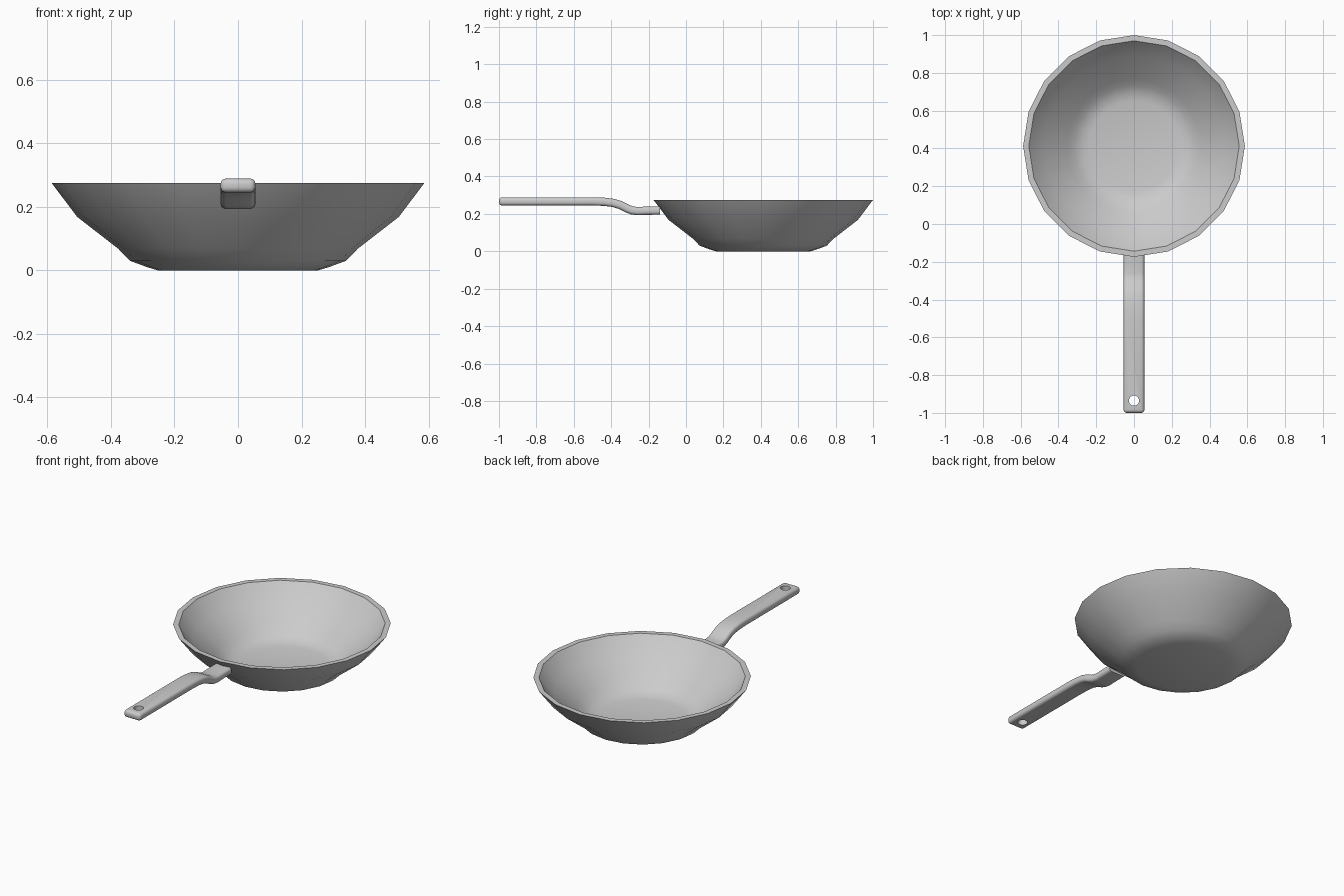
import bpy, bmesh, math

if "Cube" in bpy.data.objects:
    bpy.data.objects.remove(bpy.data.objects["Cube"])

def make_object(name, bm):
    bmesh.ops.recalc_face_normals(bm, faces=bm.faces)
    mesh = bpy.data.meshes.new(name)
    bm.to_mesh(mesh)
    bm.free()
    obj = bpy.data.objects.new(name, mesh)
    bpy.context.collection.objects.link(obj)
    return obj

def activate(obj):
    bpy.ops.object.select_all(action='DESELECT')
    obj.select_set(True)
    bpy.context.view_layer.objects.active = obj

def bridge(bm, a, b):
    for i in range(len(a)):
        j = (i + 1) % len(a)
        bm.faces.new((a[i], a[j], b[j], b[i]))

# Bowl: 20-sided lathe, outer wall up to a flat rim and back down inside
SIDES, CENTER_Y = 20, 0.413
profile = [(0.252, 0), (0.286, 0.01), (0.34, 0.03), (0.377, 0.068),
           (0.506, 0.168), (0.587, 0.275), (0.557, 0.275), (0.48, 0.182),
           (0.355, 0.09), (0.32, 0.056), (0.275, 0.038), (0.24, 0.03)]
bm = bmesh.new()
rings = [[bm.verts.new((r * math.cos(2 * math.pi * k / SIDES),
                        CENTER_Y + r * math.sin(2 * math.pi * k / SIDES), z))
          for k in range(SIDES)] for r, z in profile]
for a, b in zip(rings, rings[1:]):
    bridge(bm, a, b)
bm.faces.new(rings[0])
bm.faces.new(rings[-1])
bowl = make_object("pan_bowl", bm)
activate(bowl)
bpy.ops.object.shade_smooth_by_angle(angle=math.radians(35))

# Handle: flat bar swept along a stepped centre line (y, z)
HALF_W, HALF_T = 0.055, 0.022
path = [(-1.0, 0.267), (-0.5, 0.267), (-0.44, 0.265), (-0.39, 0.259),
        (-0.35, 0.247), (-0.315, 0.229), (-0.29, 0.219), (-0.26, 0.215),
        (-0.21, 0.217), (-0.14, 0.218)]
bm = bmesh.new()
rings = []
for i, (y, z) in enumerate(path):
    y0, z0 = path[max(i - 1, 0)]
    y1, z1 = path[min(i + 1, len(path) - 1)]
    length = math.hypot(y1 - y0, z1 - z0)
    ny, nz = -(z1 - z0) / length * HALF_T, (y1 - y0) / length * HALF_T
    rings.append([bm.verts.new((sx * HALF_W, y + s * ny, z + s * nz))
                  for sx, s in ((-1, -1), (1, -1), (1, 1), (-1, 1))])
for a, b in zip(rings, rings[1:]):
    bridge(bm, a, b)
bm.faces.new(rings[0])
bm.faces.new(rings[-1])
bmesh.ops.recalc_face_normals(bm, faces=bm.faces)
# Round all long edges and the free end, leaving the bowl end square
edges = [e for e in bm.edges if e.calc_face_angle() > 1.0
         and not all(v in rings[-1] for v in e.verts)]
bmesh.ops.bevel(bm, geom=edges, offset=0.017, segments=4, profile=0.5,
                affect='EDGES', clamp_overlap=True)
handle = make_object("pan_handle", bm)

# Hanging hole near the free end
bpy.ops.mesh.primitive_cylinder_add(vertices=32, radius=0.027, depth=0.3,
                                    location=(0, -0.935, 0.267))
cutter = bpy.context.object
cutter.name = "hole_cutter"
cutter.hide_render = True
mod = handle.modifiers.new("hanging_hole", 'BOOLEAN')
mod.operation = 'DIFFERENCE'
mod.solver = 'EXACT'
mod.object = cutter
activate(handle)
bpy.ops.object.modifier_apply(modifier=mod.name)
bpy.data.objects.remove(cutter)
activate(handle)
bpy.ops.object.shade_smooth_by_angle(angle=math.radians(35))
